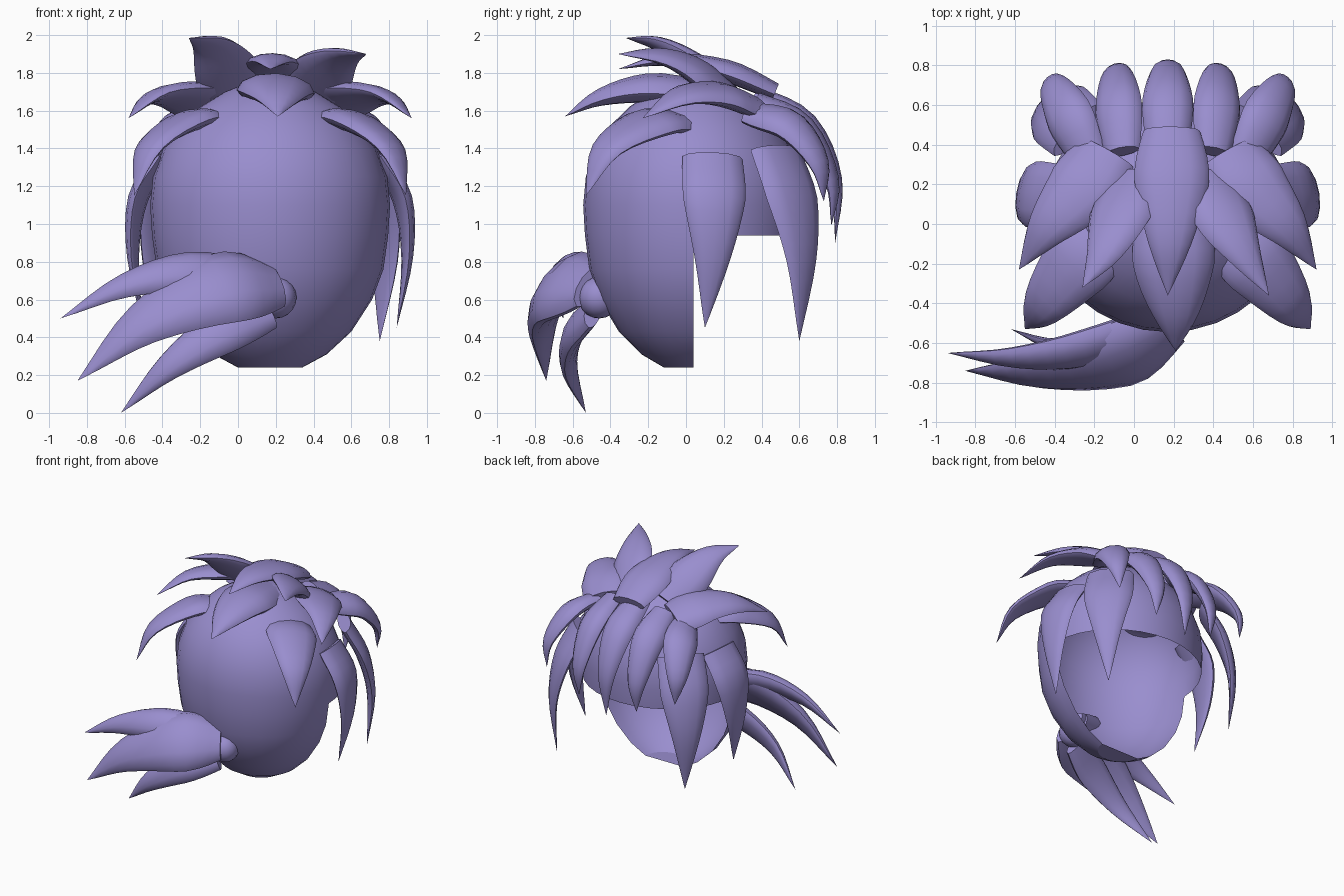
import bpy, bmesh, math
from mathutils import Vector

cube = bpy.data.objects.get("Cube")
if cube:
    bpy.data.objects.remove(cube, do_unlink=True)

purple = bpy.data.materials.new("lavender_purple")
purple.use_nodes = True
COLOR = (0.32, 0.27, 0.62, 1)
purple.diffuse_color = COLOR
purple.node_tree.nodes["Principled BSDF"].inputs["Base Color"].default_value = COLOR

MID_X = 0.17
CENTER = Vector((MID_X, 0.04, 1.1))


def finish(bm, name, angle=50):
    mesh = bpy.data.meshes.new(name)
    bm.to_mesh(mesh)
    bm.free()
    obj = bpy.data.objects.new(name, mesh)
    bpy.context.collection.objects.link(obj)
    mesh.materials.append(purple)
    bpy.ops.object.select_all(action='DESELECT')
    obj.select_set(True)
    bpy.context.view_layer.objects.active = obj
    bpy.ops.object.shade_smooth_by_angle(angle=math.radians(angle))
    return obj


def spline(pts, t):
    """Point on a smooth curve through pts, t from 0 to 1."""
    p = [2 * pts[0] - pts[1]] + pts + [2 * pts[-1] - pts[-2]]
    s = t * (len(pts) - 1)
    i = min(int(s), len(pts) - 2)
    u = s - i
    a, b, c, d = p[i:i + 4]
    return 0.5 * (2 * b + (c - a) * u + (2 * a - 5 * b + 4 * c - d) * u ** 2
                  + (3 * b - a - 3 * c + d) * u ** 3)


def lock(name, path, width, thick, root=0.75, facing=None, rings=12, sides=12):
    """Curved horn, domed outside and flatter beneath, with a blunt root and pointed tip."""
    pts = [Vector(p) for p in path]
    bm = bmesh.new()
    loops = []
    for k in range(rings):
        t = k / rings
        pos = spline(pts, t)
        tangent = (spline(pts, min(t + 0.02, 1)) - spline(pts, max(t - 0.02, 0))).normalized()
        outward = Vector(facing) if facing else pos - CENTER
        side = tangent.cross(outward).normalized()
        out = side.cross(tangent)
        if t < 0.3:
            size = root + (1 - root) * math.sin(t / 0.3 * math.pi / 2)
        else:
            size = 1 - ((t - 0.3) / 0.7) ** 1.3
        ring = []
        for j in range(sides):
            a = 2 * math.pi * j / sides
            depth = thick if math.sin(a) > 0 else 0.6 * thick
            ring.append(bm.verts.new(pos + side * math.cos(a) * width * size
                                     + out * math.sin(a) * depth * size))
        loops.append(ring)
    tip = bm.verts.new(pts[-1])
    for j in range(sides):
        n = (j + 1) % sides
        for lo, hi in zip(loops, loops[1:]):
            bm.faces.new((lo[j], lo[n], hi[n], hi[j]))
        bm.faces.new((loops[-1][j], loops[-1][n], tip))
    bm.faces.new(loops[0])
    bmesh.ops.recalc_face_normals(bm, faces=bm.faces[:])
    return finish(bm, name)


def lock_pair(name, path, width, thick, root=0.75, facing=None):
    lock("left_" + name, path, width, thick, root, facing)
    if facing:
        facing = (-facing[0], facing[1], facing[2])
    lock("right_" + name, [(2 * MID_X - x, y, z) for x, y, z in path],
         width, thick, root, facing)


# Head shell: full dome above the rim, only the front half below it
RIM = 0.94
PROFILE = [(0.24, 0.17), (0.31, 0.3), (0.43, 0.43), (0.6, 0.54), (0.76, 0.6),
           (RIM, 0.625), (1.1, 0.635), (1.25, 0.62), (1.4, 0.565), (1.52, 0.48),
           (1.62, 0.37), (1.7, 0.24), (1.75, 0.11)]
SEG = 32
bm = bmesh.new()
rows = [[bm.verts.new((MID_X + r * math.cos(2 * math.pi * j / SEG),
                       CENTER.y + 0.92 * r * math.sin(2 * math.pi * j / SEG), z))
         for j in range(SEG)] for z, r in PROFILE]
for (z, r), lo, hi in zip(PROFILE, rows, rows[1:]):
    for j in range(SEG):
        if z >= RIM or j >= SEG // 2:
            n = (j + 1) % SEG
            bm.faces.new((lo[j], lo[n], hi[n], hi[j]))
bm.faces.new(rows[-1])
bm.faces.new(rows[0][SEG // 2:] + [rows[0][0]])
bmesh.ops.delete(bm, geom=[v for v in bm.verts if not v.link_faces], context='VERTS')
finish(bm, "head_shell")

# Crown locks sweeping forward
lock("top_center_lock", [(0.19, 0.47, 1.69), (0.19, 0.2, 1.8), (0.18, -0.1, 1.86),
                         (0.17, -0.36, 1.82)], 0.19, 0.075)
lock("forelock", [(0.2, 0.1, 1.68), (0.2, -0.2, 1.7), (0.21, -0.45, 1.66),
                  (0.21, -0.64, 1.57)], 0.21, 0.1)
lock("right_crest_lock", [(0.0, 0.24, 1.66), (-0.07, 0.04, 1.82), (-0.15, -0.14, 1.94),
                          (-0.26, -0.32, 1.985)], 0.17, 0.075, facing=(-0.45, 0, 1))
lock("left_crest_lock", [(0.37, 0.24, 1.66), (0.45, 0.04, 1.8), (0.55, -0.14, 1.88),
                         (0.68, -0.36, 1.9)], 0.17, 0.075, facing=(0.45, 0, 1))
lock_pair("temple_lock", [(0.48, 0.36, 1.61), (0.6, 0.18, 1.67), (0.78, -0.02, 1.67),
                          (0.92, -0.23, 1.56)], 0.19, 0.075, root=0.85, facing=(0.35, 0, 1))
lock_pair("brow_lock", [(0.5, -0.06, 1.53), (0.63, -0.2, 1.52), (0.81, -0.42, 1.39),
                        (0.89, -0.53, 1.15)], 0.19, 0.075, root=0.9, facing=(0.45, -0.3, 0.7))

# Side locks hanging straight down
lock_pair("front_side_lock", [(0.73, 0.14, 1.35), (0.86, 0.15, 1.13), (0.89, 0.14, 0.82),
                              (0.84, 0.1, 0.45)], 0.17, 0.06, root=0.95)
lock_pair("rear_side_lock", [(0.62, 0.47, 1.39), (0.72, 0.56, 1.13), (0.77, 0.61, 0.8),
                             (0.75, 0.6, 0.38)], 0.185, 0.065, root=0.95)

# Back locks curling over and down
lock("back_center_lock", [(0.17, 0.36, 1.68), (0.17, 0.63, 1.52), (0.17, 0.785, 1.23),
                          (0.17, 0.79, 0.9)], 0.13, 0.075)
lock_pair("back_inner_lock", [(0.4, 0.36, 1.64), (0.42, 0.61, 1.5), (0.43, 0.765, 1.23),
                              (0.43, 0.77, 0.99)], 0.125, 0.075)
lock_pair("back_outer_lock", [(0.57, 0.34, 1.58), (0.67, 0.55, 1.51), (0.75, 0.7, 1.32),
                              (0.75, 0.73, 1.12)], 0.13, 0.075)

# Sideways tuft at the lower front, with its round root
lock("tuft_upper", [(0.12, -0.48, 0.7), (-0.25, -0.62, 0.74), (-0.6, -0.67, 0.67),
                    (-0.94, -0.65, 0.5)], 0.13, 0.085, facing=(0, -0.8, 0.6))
lock("tuft_middle", [(0.2, -0.5, 0.67), (-0.1, -0.66, 0.65), (-0.5, -0.74, 0.47),
                     (-0.85, -0.74, 0.17)], 0.235, 0.12, root=0.6, facing=(0, -0.8, 0.6))
lock("tuft_lower", [(0.16, -0.48, 0.53), (-0.1, -0.58, 0.42), (-0.37, -0.61, 0.24),
                    (-0.62, -0.53, 0.0)], 0.13, 0.075, facing=(0, -0.9, 0.4))
bm = bmesh.new()
bmesh.ops.create_uvsphere(bm, u_segments=16, v_segments=10, radius=0.11)
bmesh.ops.translate(bm, verts=bm.verts[:], vec=(0.2, -0.46, 0.61))
finish(bm, "tuft_root")
